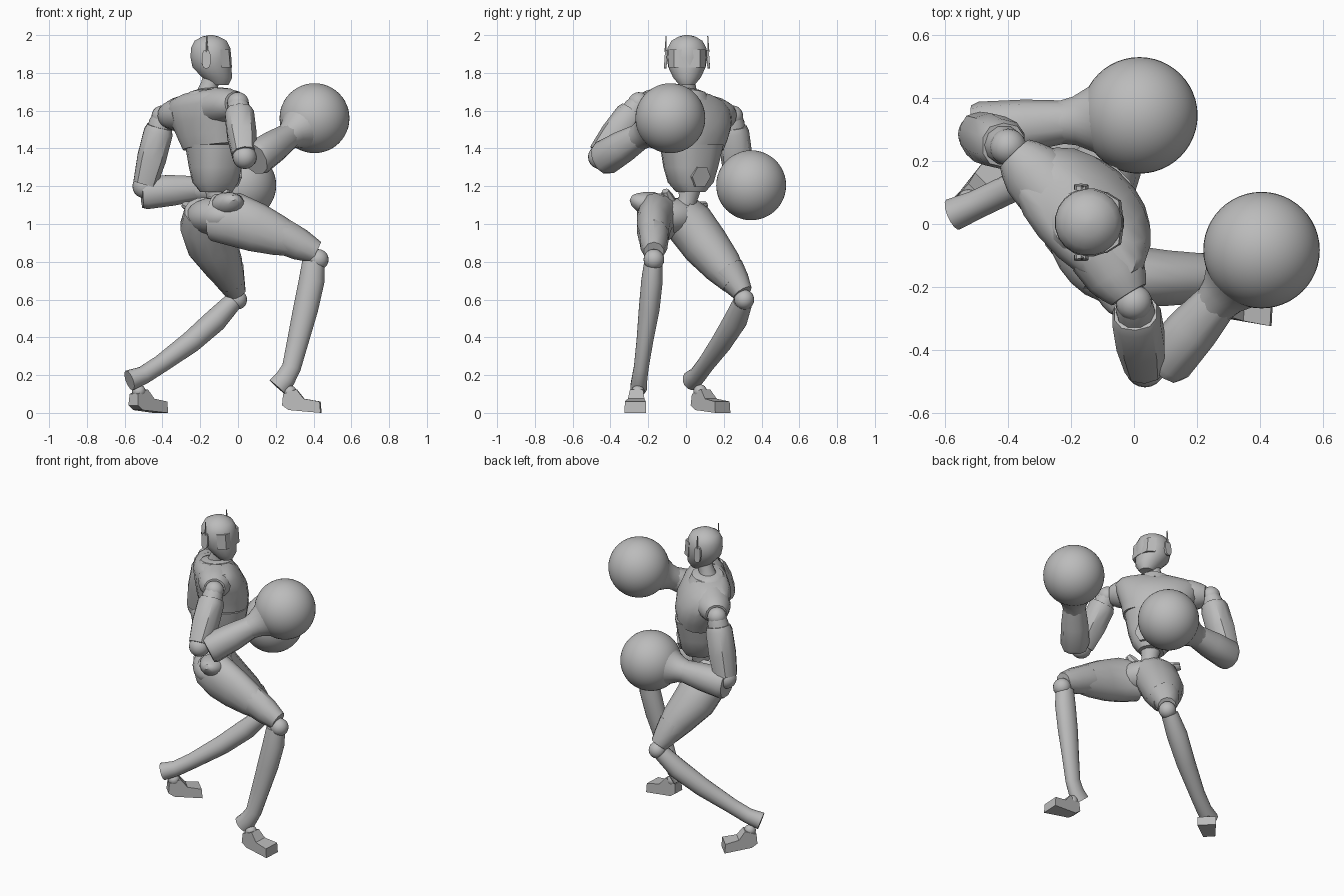
import bpy, bmesh, math
from mathutils import Vector

cube = bpy.data.objects.get("Cube")
if cube:
    bpy.data.objects.remove(cube, do_unlink=True)

# Single plain material
GREY = bpy.data.materials.new("mid_grey")
GREY.use_nodes = True
GREY.diffuse_color = (0.5, 0.5, 0.5, 1)
shader = next(n for n in GREY.node_tree.nodes if n.type == "BSDF_PRINCIPLED")
shader.inputs["Base Color"].default_value = (0.5, 0.5, 0.5, 1)
shader.inputs["Roughness"].default_value = 0.7


def finish(name, bm, angle=40):
    bmesh.ops.recalc_face_normals(bm, faces=bm.faces)
    mesh = bpy.data.meshes.new(name)
    bm.to_mesh(mesh)
    bm.free()
    obj = bpy.data.objects.new(name, mesh)
    bpy.context.collection.objects.link(obj)
    mesh.materials.append(GREY)
    bpy.ops.object.select_all(action="DESELECT")
    obj.select_set(True)
    bpy.context.view_layer.objects.active = obj
    bpy.ops.object.shade_smooth_by_angle(angle=math.radians(angle))
    return obj


def power(value, exponent):
    return math.copysign(abs(value) ** exponent, value)


def loft(name, rows, side=(0, 1, 0), normal=None, sides=14, square=2.0):
    """Skin rings (x, y, z, half width along side, half depth)."""
    bm = bmesh.new()
    centres = [Vector(row[:3]) for row in rows]
    rings = []
    for i, row in enumerate(rows):
        before, after = max(i - 1, 0), min(i + 1, len(rows) - 1)
        axis = Vector(normal) if normal else centres[after] - centres[before]
        axis.normalize()
        u = Vector(side)
        u = (u - axis * u.dot(axis)).normalized()
        v = axis.cross(u)
        ring = []
        for k in range(sides):
            a = math.tau * (k + 0.5) / sides
            across = u * row[3] * power(math.cos(a), 2 / square)
            deep = v * row[-1] * power(math.sin(a), 2 / square)
            ring.append(bm.verts.new(centres[i] + across + deep))
        rings.append(ring)
    for low, high in zip(rings, rings[1:]):
        for k in range(sides):
            j = (k + 1) % sides
            bm.faces.new((low[k], low[j], high[j], high[k]))
    bm.faces.new(rings[0])
    bm.faces.new(rings[-1])
    return finish(name, bm)


def ball(name, centre, radius, detail=16):
    bm = bmesh.new()
    bmesh.ops.create_uvsphere(bm, u_segments=detail * 2, v_segments=detail, radius=radius)
    bmesh.ops.translate(bm, verts=bm.verts, vec=centre)
    return finish(name, bm)


def ellipsoid(name, centre, size, turn):
    obj = ball(name, (0, 0, 0), 1, 10)
    obj.location, obj.scale = centre, size
    obj.rotation_euler.z = math.radians(turn)
    return obj


def prism(name, outline, place):
    """Closed solid whose two sides come from place(point, sign)."""
    bm = bmesh.new()
    left, right = [[bm.verts.new(place(p, s)) for p in outline] for s in (1, -1)]
    bm.faces.new(left)
    bm.faces.new(right)
    for k in range(len(outline)):
        j = (k + 1) % len(outline)
        bm.faces.new((left[k], left[j], right[j], right[k]))
    return finish(name, bm, 25)


def foot(name, origin, heading):
    profile = [(-.035, .04), (-.03, .1), (.04, .125), (.08, .075),
               (.165, .06), (.17, .0), (.0, .015)]
    ahead = Vector((math.cos(heading), math.sin(heading), 0))
    across = Vector((-ahead.y, ahead.x, 0))

    def place(p, sign):
        width = .036 + .12 * max(p[0], 0) - .1 * max(p[1] - .06, 0)
        return Vector(origin) + ahead * p[0] + across * sign * width + Vector((0, 0, p[1]))
    return prism(name, profile, place)


# Head, neck and collar
loft("head", [(-.095, .005, 1.735, .04, .045), (-.11, .005, 1.775, .074, .08),
              (-.138, .005, 1.83, .1, .104), (-.143, .005, 1.88, .109, .109),
              (-.145, .005, 1.93, .105, .106), (-.145, .005, 1.97, .083, .086),
              (-.145, .005, 1.992, .045, .045), (-.145, .005, 2, .012, .012)],
     normal=(0, 0, 1), sides=20)
loft("neck", [(-.17, .005, 1.67, .06), (-.15, .005, 1.74, .046), (-.13, .005, 1.8, .05)])
loft("collar", [(-.17, .01, 1.66, .12), (-.165, .01, 1.705, .095), (-.16, .01, 1.715, .06)],
     normal=(-.08, .09, 1), sides=16)

# Face visor with chamfered sides
prism("visor", [(-.09, -.092), (-.045, -.064), (-.036, 0), (-.045, .074), (-.09, .102)],
      lambda p, s: (p[0] - .004 * s, p[1], 1.876 + .048 * s))

# Ear plates with aerials
for label, sign in (("left", 1), ("right", -1)):
    y = .005 + sign * .112
    rim = [(math.cos(math.tau * k / 12), math.sin(math.tau * k / 12)) for k in range(12)]
    prism(label + "_ear", rim,
          lambda p, s: (-.168 + .023 * power(p[0], .7), y + .007 * s - sign * .004 * p[1],
                        1.872 + .05 * power(p[1], .7)))
    loft(label + "_aerial", [(-.165, y + sign * .002, 1.91, .006),
                             (-.165, y - sign * .002, 1.995, .003)], sides=6)

# Chest turned toward the left, one shoulder raised
CHEST_SIDE, CHEST_UP = (-.68, .72, -.12), (-.08, .09, .98)
loft("chest", [(-.125, .03, 1.41, .185, .142), (-.135, .035, 1.47, .205, .155),
               (-.15, .035, 1.55, .24, .155), (-.172, .02, 1.63, .265, .138),
               (-.178, .01, 1.675, .24, .11), (-.175, .01, 1.7, .15, .08)],
     CHEST_SIDE, CHEST_UP, 20, 2.2)

# Abdomen with a six-sided front plate
TURN = math.radians(28)
AHEAD = Vector((math.cos(TURN), math.sin(TURN), 0))
ACROSS = Vector((-AHEAD.y, AHEAD.x, 0))
loft("abdomen", [(-.115, .025, 1.17, .07, .085), (-.12, .025, 1.22, .115, .115),
                 (-.12, .025, 1.3, .14, .13), (-.12, .03, 1.42, .165, .147)],
     ACROSS, (0, 0, 1), 16, 2.5)
hexagon = [(math.cos(math.tau * k / 6), math.sin(math.tau * k / 6)) for k in range(6)]
prism("abdomen_plate", hexagon,
      lambda p, s: Vector((-.12, .02, 1.25)) + ACROSS * .055 * p[0]
      + AHEAD * (.122 + .01 * s + .012 * p[1]) + Vector((0, 0, .06 * p[1])))
loft("waist", [(-.13, -.02, 1.06, .07), (-.115, .01, 1.13, .05), (-.115, .02, 1.2, .065)])

# Pelvis with raised hip wings
ellipsoid("pelvis", (-.13, -.075, 1.04), (.19, .125, .1), 122)
loft("right_hip_wing", [(-.1, -.09, 1.08, .07, .055), (-.055, -.18, 1.105, .085, .065),
                        (-.035, -.24, 1.115, .07, .055), (-.03, -.275, 1.13, .05, .035),
                        (-.03, -.292, 1.138, .02, .015)], side=(1, 0, 0))
loft("left_hip_wing", [(-.18, -.02, 1.07, .06, .04), (-.235, .05, 1.09, .05, .03),
                       (-.28, .1, 1.1, .025, .02)], side=(1, 0, 0), sides=10)
loft("hip_front_fin", [(-.1, -.07, 1.09, .035), (-.07, -.1, 1.14, .035),
                       (-.045, -.11, 1.175, .02)], sides=8)

# Arms: pad, shoulder ball, upper arm, elbow, forearm and glove
ARMS = {
    "right": ((-.1, -.09, 1.625), (.0, -.25, 1.64), (.035, -.455, 1.355),
              (.1, -.435, 1.348), (.405, -.083, 1.56)),
    "left": ((-.27, .11, 1.585), (-.4, .245, 1.57), (-.495, .285, 1.2),
             (-.495, .3, 1.167), (.017, .345, 1.205)),
}
for label, points in ARMS.items():
    inner, shoulder, elbow, cuff, fist = map(Vector, points)

    def along(a, b, stops):
        return [(*a.lerp(b, t), wide, deep) for t, wide, deep in stops]

    loft(label + "_shoulder_pad", along(inner, shoulder, [
        (0, .1, .11), (.45, .088, .1), (.7, .074, .08), (.84, .062, .064)]),
        side=(0, 0, 1))
    ball(label + "_shoulder", shoulder, .058, 10)
    loft(label + "_shoulder_sleeve", along(shoulder, elbow, [
        (-.02, .052, .052), (.1, .063, .063), (.4, .06, .06)]), sides=10)
    loft(label + "_upper_arm", along(shoulder, elbow, [
        (.15, .07, .07), (.23, .08, .08), (.6, .08, .084), (.96, .066, .074)]),
        side=(1, 0, 0), sides=10, square=2.4)
    ball(label + "_elbow", elbow, .064, 10)
    loft(label + "_forearm", along(cuff, fist, [
        (-.03, .084, .078), (.02, .093, .088), (.3, .084, .082), (.58, .066, .066)]),
        side=(0, 0, 1), sides=10, square=2.3)
    loft(label + "_glove_cuff", along(cuff, fist, [
        (.5, .067, .067), (.6, .078, .078), (.7, .104, .104), (.8, .145, .145)]),
        side=(0, 0, 1), sides=28)
    ball(label + "_glove", fist, .185, 24)

# Forward leg
loft("right_thigh", [(-.13, -.12, 1.035, .1, .125), (-.02, -.165, 1.025, .1, .142),
                     (.1, -.172, .98, .09, .13), (.22, -.172, .935, .08, .105),
                     (.29, -.17, .905, .07, .08)])
loft("right_thigh_cuff", [(.225, -.17, .94, .082, .096), (.33, -.17, .89, .074, .084),
                          (.415, -.17, .85, .055, .06)], sides=10)
ball("right_knee", (.425, -.17, .812), .055, 10)
loft("right_shin", [(.4, -.172, .8, .05, .06), (.39, -.18, .7, .058, .068),
                    (.358, -.195, .55, .056, .066), (.317, -.218, .38, .045, .057),
                    (.283, -.237, .24, .04, .05), (.25, -.246, .18, .042, .054),
                    (.21, -.25, .135, .046, .058)])
ball("right_ankle", (.275, -.255, .11), .036, 8)
foot("right_foot", (.27, -.26, 0), -.05)

# Trailing leg
loft("left_thigh", [(-.16, -.04, 1.06, .125, .115), (-.17, .02, 1.0, .14, .13),
                    (-.135, .105, .885, .135, .125), (-.075, .195, .775, .105, .105),
                    (-.035, .26, .69, .074, .075)], side=(1, 0, 0))
loft("left_thigh_cuff", [(-.058, .22, .75, .094, .094), (-.035, .265, .69, .076, .076),
                         (-.01, .3, .635, .055, .055)], side=(1, 0, 0), sides=10)
ball("left_knee", (-.005, .308, .6), .053, 10)
loft("left_shin", [(-.03, .3, .585, .052, .05), (-.12, .262, .49, .063, .062),
                   (-.25, .19, .375, .057, .058), (-.41, .105, .258, .046, .048),
                   (-.5, .062, .2, .046, .048), (-.575, .03, .172, .052, .055)])
ball("left_ankle", (-.525, .075, .115), .036, 8)
foot("left_foot", (-.53, .075, 0), math.radians(45))
